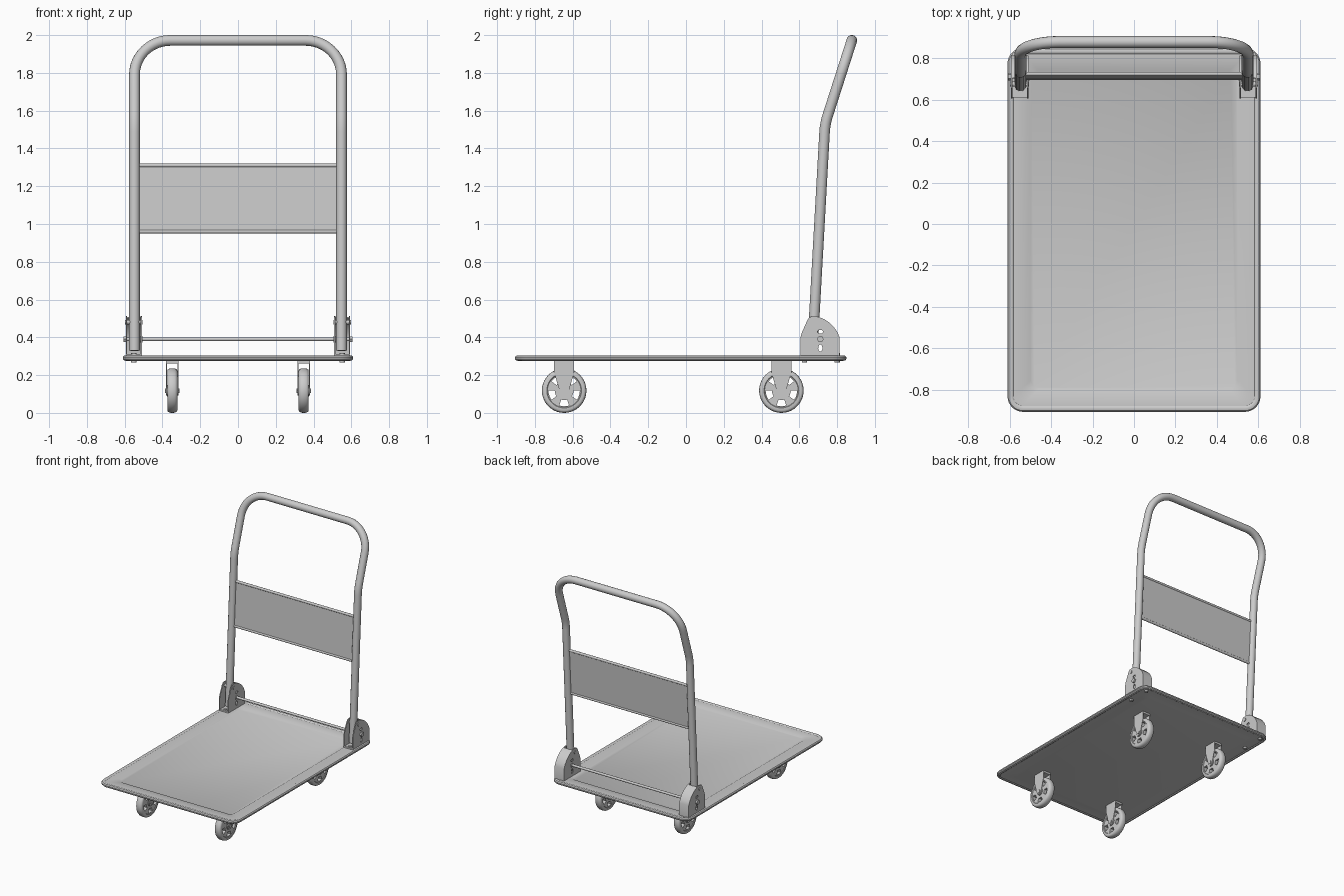
import bpy, bmesh, math
from mathutils import Vector, Matrix

if "Cube" in bpy.data.objects:
    bpy.data.objects.remove(bpy.data.objects["Cube"])

# local X -> world y, local Y -> world z, local Z -> world x
SIDE = Matrix(((0, 0, 1), (1, 0, 0), (0, 1, 0)))


def add(name, mesh):
    ob = bpy.data.objects.new(name, mesh)
    bpy.context.collection.objects.link(ob)
    return ob


def curve_mesh(name, splines, closed, **props):
    cu = bpy.data.curves.new(name, 'CURVE')
    for key, val in props.items():
        setattr(cu, key, val)
    for pts in splines:
        s = cu.splines.new('POLY')
        s.points.add(len(pts) - 1)
        for p, co in zip(s.points, pts):
            p.co = (*co, 1)
        s.use_cyclic_u = closed
    tmp = add(name + "_tmp", cu)
    dg = bpy.context.evaluated_depsgraph_get()
    mesh = bpy.data.meshes.new_from_object(tmp.evaluated_get(dg))
    bpy.data.objects.remove(tmp)
    return add(name, mesh)


def plate(name, outline, x, thick, holes=()):
    """Flat sheet drawn in the y-z plane, extruded along x, with holes."""
    splines = [[(a, b, 0) for a, b in loop] for loop in (outline, *holes)]
    ob = curve_mesh(name, splines, True, dimensions='2D', fill_mode='BOTH', extrude=thick / 2)
    ob.data.transform(Matrix.Translation((x, 0, 0)) @ SIDE.to_4x4())
    return ob


def tube(name, pts, r):
    return curve_mesh(name, [pts], False, dimensions='3D', bevel_depth=r,
                      bevel_resolution=5, use_fill_caps=True)


def loft(name, rings, wrap=False):
    bm = bmesh.new()
    vs = [[bm.verts.new(p) for p in ring] for ring in rings]
    n = len(vs[0])
    for a, b in zip(vs, vs[1:] + (vs[:1] if wrap else [])):
        for i in range(n):
            bm.faces.new((a[i], a[(i + 1) % n], b[(i + 1) % n], b[i]))
    if not wrap:
        bm.faces.new(vs[0])
        bm.faces.new(vs[-1])
    bmesh.ops.recalc_face_normals(bm, faces=bm.faces)
    mesh = bpy.data.meshes.new(name)
    bm.to_mesh(mesh)
    bm.free()
    return add(name, mesh)


def circle(y, z, ry, rz=None, n=20, a0=0, a1=math.tau):
    rz = rz or ry
    return [(y + ry * math.cos(a0 + (a1 - a0) * i / n),
             z + rz * math.sin(a0 + (a1 - a0) * i / n)) for i in range(n)]


def rod(name, x0, x1, y, z, r, n=20):
    return loft(name, [[(x, a, b) for a, b in circle(y, z, r, n=n)] for x in (x0, x1)])


def fillet(pts, radii, n=12):
    """Round the inner corners of a 3D polyline with true arcs."""
    pts = [Vector(p) for p in pts]
    out = [pts[0]]
    for a, p, b, r in zip(pts, pts[1:], pts[2:], radii):
        u, v = (a - p).normalized(), (b - p).normalized()
        half = u.angle(v) / 2
        c = p + (u + v).normalized() * (r / math.sin(half))
        s, e = p + u * (r / math.tan(half)) - c, p + v * (r / math.tan(half)) - c
        w = s.angle(e)
        out += [c + (s * math.sin(w * (1 - i / n)) + e * math.sin(w * i / n)) / math.sin(w)
                for i in range(n + 1)]
    return out + [pts[-1]]


def rounded_rect(inset, z, hx=0.61, hy=0.8775, cy=-0.0285, rad=0.075, n=8):
    r = max(rad - inset, 0.04)
    ring = []
    for q, (sx, sy) in enumerate(((1, 1), (-1, 1), (-1, -1), (1, -1))):
        for i in range(n + 1):
            a = (q + i / n) * math.pi / 2
            ring.append((sx * (hx - inset - r) + r * math.cos(a),
                         cy + sy * (hy - inset - r) + r * math.sin(a), z))
    return ring


# Platform with rounded bumper rim and a shallow pressed centre
loft("platform", [rounded_rect(i, z) for i, z in (
    (0.115, 0.277), (0.10, 0.280), (0.025, 0.280), (0.018, 0.275), (0.006, 0.278), (0, 0.285),
    (0, 0.294), (0.006, 0.302), (0.016, 0.305), (0.024, 0.303), (0.028, 0.300),
    (0.10, 0.300), (0.112, 0.293))])

# Push handle: one bent tube
half = [(-0.548, 0.669, 0.33), (-0.548, 0.736, 1.53), (-0.548, 0.878, 1.972)]
path = half + [(-x, y, z) for x, y, z in reversed(half)]
tube("handle", fillet(path, (0.35, 0.19, 0.19, 0.35)), 0.0285)

# Panel between the uprights, with rolled edges
lo, hi = (0.704, 0.96), (0.724, 1.31)
plate("handle_panel", [(lo[0] - 0.005, lo[1]), (lo[0] + 0.005, lo[1]),
                       (hi[0] + 0.005, hi[1]), (hi[0] - 0.005, hi[1])], 0, 1.05)
for name, (y, z) in (("panel_lower_edge", lo), ("panel_upper_edge", hi)):
    rod(name, -0.525, 0.525, y, z, 0.010)

# Hinge brackets: two side plates joined by a curved rear wall
back = [(0.705, 0.507), (0.73, 0.497), (0.757, 0.480), (0.782, 0.456), (0.802, 0.427),
        (0.813, 0.400), (0.813, 0.302)]
outline = [(0.606, 0.302), (0.606, 0.40), (0.612, 0.422), (0.643, 0.492), (0.655, 0.508),
           (0.685, 0.512)] + back
inner = [(0.711 + (y - 0.711) * 0.93, 0.302 + (z - 0.302) * 0.965) for y, z in back]
holes = [circle(0.711, 0.43, 0.015, 0.010), circle(0.711, 0.343, 0.011, 0.019)]
for side, s in (("left", -1), ("right", 1)):
    plate(side + "_bracket_outer", outline, s * 0.590, 0.007, holes)
    plate(side + "_bracket_inner", outline, s * 0.513, 0.007, holes)
    plate(side + "_bracket_wall", back + inner[::-1], s * 0.5515, 0.077)
    plate(side + "_bracket_base", [(0.61, 0.298), (0.81, 0.298), (0.81, 0.312), (0.61, 0.312)],
          s * 0.5515, 0.075)
    rod(side + "_pivot_nut", s * 0.588, s * 0.607, 0.711, 0.39, 0.018, 6)
    rod(side + "_pivot_collar", s * 0.505, s * 0.518, 0.711, 0.39, 0.018)
    rod(side + "_latch_pin", s * 0.506, s * 0.599, 0.675, 0.48, 0.012)
    for y in (0.627, 0.800):
        loft(side + "_bracket_bolt", [[(s * 0.5515 + a, y + b, z) for a, b in circle(0, 0, 0.014)]
                                      for z in (0.268, 0.318)])
rod("hinge_crossbar", -0.60, 0.60, 0.711, 0.39, 0.010)

# Casters: tyre, pierced disc, hub, tapered fork
tyre = [(-0.020, 0.086), (-0.0265, 0.092), (-0.0265, 0.106), (-0.023, 0.112), (-0.014, 0.117)]
tyre += [(0, 0.118)] + [(-x, r) for x, r in reversed(tyre)]
for cx in (-0.348, 0.348):
    for cy in (-0.645, 0.505):
        cz = 0.118
        loft("caster_tyre", [[(cx + x, a, b) for a, b in circle(cy, cz, r, n=40)]
                             for x, r in tyre], wrap=True)
        windows = []
        for k in range(5):
            mid = math.radians(270 + 72 * k)
            arc = [mid + math.radians(d) for d in (-18, -6, 6, 18)]
            windows.append([(cy + 0.083 * math.cos(t), cz + 0.083 * math.sin(t)) for t in arc] +
                           [(cy + 0.050 * math.cos(t), cz + 0.050 * math.sin(t))
                            for t in reversed(arc)])
        plate("caster_disc", circle(cy, cz, 0.09, n=40), cx, 0.046, windows)
        rod("caster_hub", cx - 0.029, cx + 0.029, cy, cz, 0.03)
        rod("caster_axle_bolt", cx - 0.038, cx + 0.038, cy, cz, 0.014, 6)
        fork = [(cy + 0.053, 0.268), (cy - 0.053, 0.268), (cy - 0.053, 0.215)]
        fork += circle(cy, cz, 0.025, n=10, a0=math.pi, a1=math.tau)
        fork += [(cy + 0.025, cz), (cy + 0.053, 0.215)]
        for s in (-1, 1):
            plate("caster_fork_plate", fork, cx + s * 0.031, 0.004)
        plate("caster_fork_top", [(cy - 0.053, 0.262), (cy + 0.053, 0.262),
                                  (cy + 0.053, 0.282), (cy - 0.053, 0.282)], cx, 0.066)

# Smooth shading with sharp edges kept
for ob in bpy.context.scene.objects:
    ob.select_set(True)
    bpy.context.view_layer.objects.active = ob
bpy.ops.object.shade_smooth_by_angle(angle=math.radians(35))
